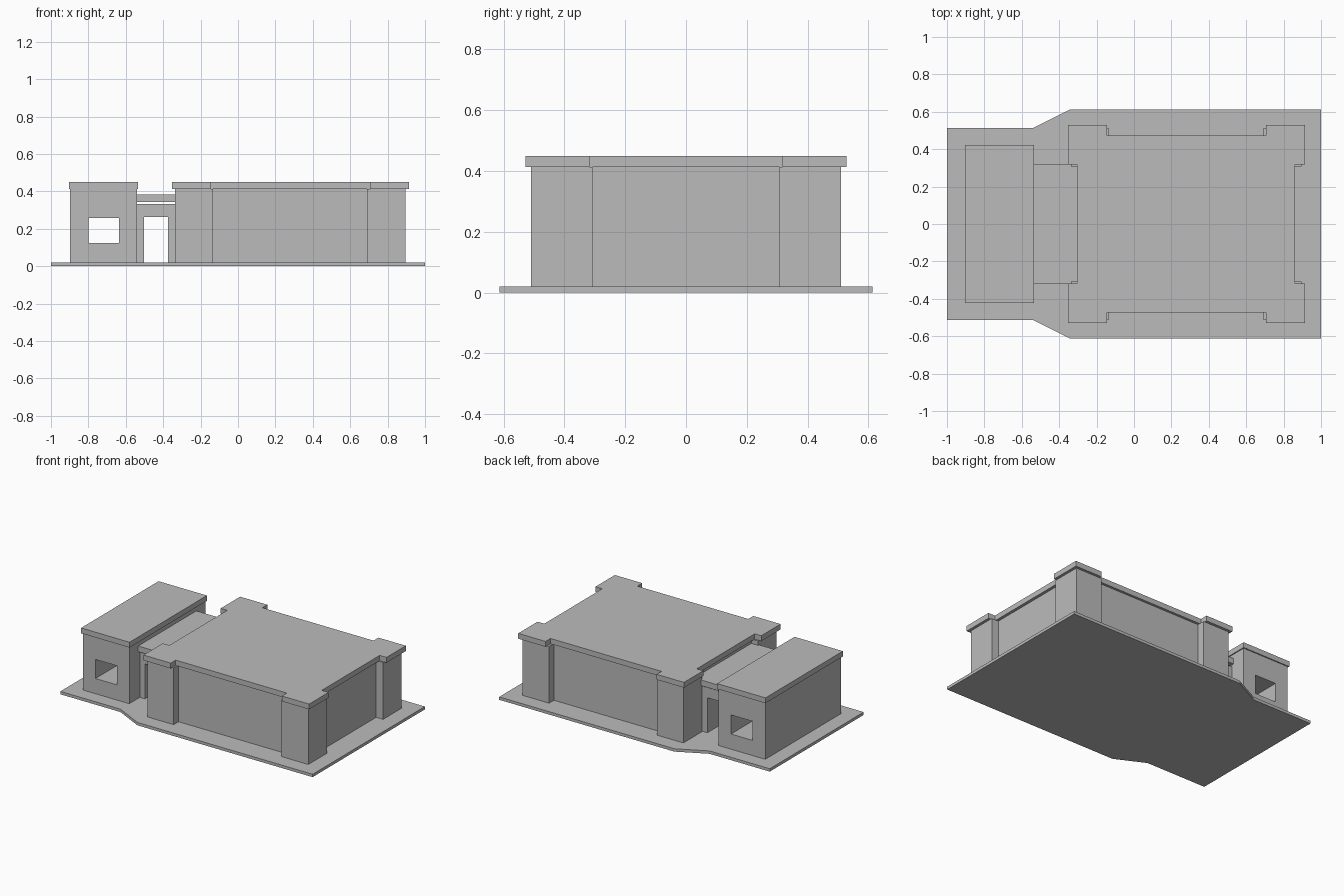
import bpy
import bmesh

if "Cube" in bpy.data.objects:
    bpy.data.objects.remove(bpy.data.objects["Cube"], do_unlink=True)

# One plain material
grey = bpy.data.materials.new("plain_grey")
grey.use_nodes = True
colour = (0.5, 0.5, 0.5, 1)
grey.diffuse_color = colour
grey.node_tree.nodes["Principled BSDF"].inputs["Base Color"].default_value = colour


def prism(name, outline, z0, z1):
    """Extrude a plan outline from z0 up to z1."""
    bm = bmesh.new()
    base = bm.faces.new([bm.verts.new((x, y, z0)) for x, y in outline])
    top = bmesh.ops.extrude_face_region(bm, geom=[base])["geom"]
    verts = [g for g in top if isinstance(g, bmesh.types.BMVert)]
    bmesh.ops.translate(bm, verts=verts, vec=(0, 0, z1 - z0))
    bmesh.ops.recalc_face_normals(bm, faces=bm.faces)
    mesh = bpy.data.meshes.new(name)
    bm.to_mesh(mesh)
    bm.free()
    mesh.materials.append(grey)
    obj = bpy.data.objects.new(name, mesh)
    bpy.context.collection.objects.link(obj)
    return obj


def rect(x0, x1, y):
    return [(x0, -y), (x1, -y), (x1, y), (x0, y)]


def mirrored(front):
    """Close an outline by mirroring its front half to the back."""
    return front + [(x, -y) for x, y in reversed(front)]


def corner_plan(x0, x1, y, in0, in1, in_y, c0, c1, cy):
    """Rectangle with projecting corners and recessed middles."""
    return mirrored([(in0, -cy), (x0, -cy), (x0, -y), (c0, -y), (c0, -in_y),
                     (c1, -in_y), (c1, -y), (x1, -y), (x1, -cy), (in1, -cy)])


def cut_through(obj, x0, x1, z0, z1):
    """Cut an opening from front to back."""
    cutter = prism("opening_cutter", rect(x0, x1, 1), z0, z1)
    cutter.hide_render = True
    mod = obj.modifiers.new("opening", 'BOOLEAN')
    mod.operation = 'DIFFERENCE'
    mod.solver = 'EXACT'
    mod.object = cutter
    bpy.context.view_layer.objects.active = obj
    bpy.ops.object.modifier_apply(modifier=mod.name)
    bpy.data.objects.remove(cutter, do_unlink=True)


FLOOR, EAVES, TOP = 0.02, 0.413, 0.45

# Ground slab, narrower around the small wing
prism("ground_slab", mirrored([(-1, -0.513), (-0.54, -0.513), (-0.34, -0.613), (1, -0.613)]),
      0, FLOOR)

# Main hall with corner piers and an overhanging roof
prism("main_hall_walls", corner_plan(-0.337, 0.895, 0.51, -0.285, 0.842, 0.457,
                                     -0.135, 0.69, 0.307), FLOOR, EAVES)
prism("main_hall_roof", corner_plan(-0.354, 0.914, 0.528, -0.304, 0.862, 0.474,
                                    -0.145, 0.705, 0.317), EAVES, TOP)

# Small wing with window openings
wing = prism("small_wing_walls", rect(-0.897, -0.541, 0.415), FLOOR, EAVES)
cut_through(wing, -0.80, -0.635, 0.125, 0.257)
prism("small_wing_roof", rect(-0.904, -0.534, 0.423), EAVES, TOP)

# Linking passage with a doorway and a raised roof
link = prism("passage_walls", rect(-0.541, -0.285, 0.30), FLOOR, 0.332)
cut_through(link, -0.503, -0.374, -0.1, 0.262)
prism("passage_roof", rect(-0.541, -0.285, 0.318), 0.343, 0.382)
